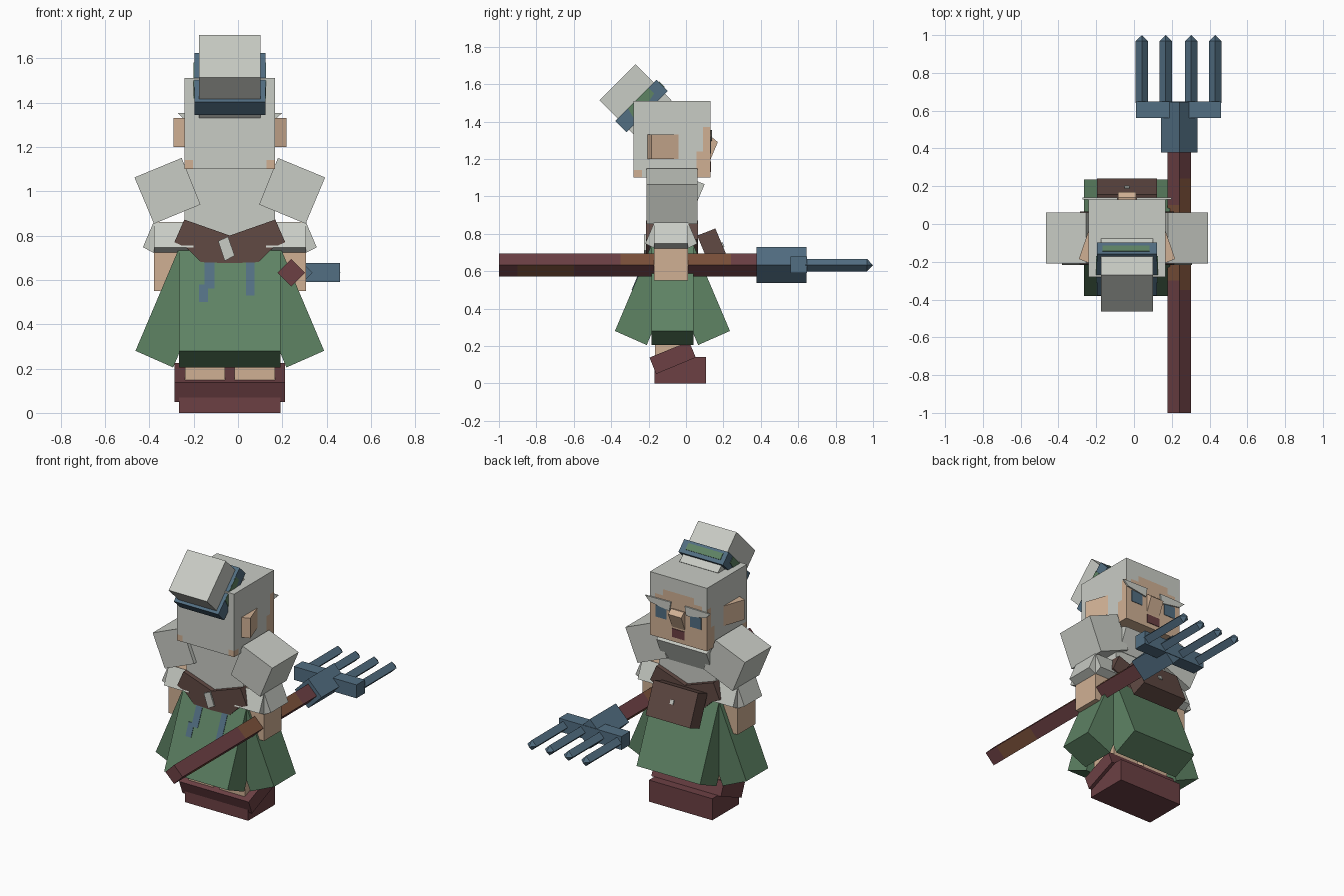
import bpy, bmesh
from mathutils import Vector

if "Cube" in bpy.data.objects:
    bpy.data.objects.remove(bpy.data.objects["Cube"])

C = -0.037   # centre line of the figure
MY = -0.0725  # centre line of the skirt, front to back


def srgb(r, g, b):
    f = lambda v: (v / 255 / 12.92) if v < 11 else ((v / 255 + 0.055) / 1.055) ** 2.4
    return (f(r), f(g), f(b), 1)


MATS = {}
for n, c in dict(grey=(201, 204, 197), skin=(208, 176, 148), green=(94, 131, 100),
                 steel=(82, 110, 130), leather=(97, 74, 68), maroon=(108, 64, 68),
                 rust=(122, 80, 58)).items():
    MATS[n] = bpy.data.materials.new(n)
    MATS[n].diffuse_color = srgb(*c)


def prism(name, axis, pts, a, b, mat, tip=0):
    """Extrude a 2D outline along an axis from a to b, optionally with a pointed end."""
    def co(p, t):
        v = list(p)
        v.insert(axis, t)
        return v
    bm = bmesh.new()
    lo = [bm.verts.new(co(p, a)) for p in pts]
    hi = [bm.verts.new(co(p, b)) for p in pts]
    n = len(pts)
    bm.faces.new(lo)
    for i in range(n):
        bm.faces.new((lo[i], lo[(i + 1) % n], hi[(i + 1) % n], hi[i]))
    if tip:
        mid = [sum(p[k] for p in pts) / n for k in (0, 1)]
        apex = bm.verts.new(co(mid, b + tip))
        for i in range(n):
            bm.faces.new((hi[i], hi[(i + 1) % n], apex))
    else:
        bm.faces.new(hi)
    bmesh.ops.recalc_face_normals(bm, faces=bm.faces)
    me = bpy.data.meshes.new(name)
    bm.to_mesh(me)
    bm.free()
    ob = bpy.data.objects.new(name, me)
    bpy.context.collection.objects.link(ob)
    me.materials.append(MATS[mat])
    return ob


def box(name, x, y, z, mat):
    return prism(name, 2, [(x[0], y[0]), (x[1], y[0]), (x[1], y[1]), (x[0], y[1])], *z, mat)


def paint(ob, cuts, mat, rule):
    """Cut the mesh at (axis, position) planes, recolour faces that satisfy the rule."""
    ob.data.materials.append(MATS[mat])
    bm = bmesh.new()
    bm.from_mesh(ob.data)
    for axis, t in cuts:
        no = Vector((0, 0, 0))
        no[axis] = 1
        bmesh.ops.bisect_plane(bm, geom=bm.verts[:] + bm.edges[:] + bm.faces[:],
                               plane_co=no * t, plane_no=no)
    bm.normal_update()
    for f in bm.faces:
        if rule(f.calc_center_median(), f.normal):
            f.material_index = 1
    bm.to_mesh(ob.data)
    bm.free()


def diamond(x, z, r):
    return [(x - r, z), (x, z - r), (x + r, z), (x, z + r)]


def side(pts, s):
    return [(C + s * u, v) for u, v in pts]


# head: grey hair with a skin face area
head = box("head", (C - .205, C + .205), (-.28, .13), (1.10, 1.51), "grey")


def is_face(c, n):
    u = abs(c.x - C)
    if n.z < -.5:
        return True
    if n.y > .5:
        return c.z < 1.33 or (u < .17 and c.z < 1.38) or (u < .11 and c.z < 1.42)
    if n.z > .5:
        return False
    if abs(n.x) > .5 and ((c.y > .09 and c.z < 1.37) or (c.y > .055 and c.z < 1.24)):
        return True
    return c.z < 1.14 and c.y < -.235 and u > .165


paint(head, [(2, z) for z in (1.14, 1.24, 1.33, 1.37, 1.38, 1.42)] +
      [(1, y) for y in (-.235, .055, .09)] +
      [(0, C + s * u) for s in (-1, 1) for u in (.11, .165, .17)], "skin", is_face)

# face details
box("mouth", (C - .045, C + .045), (.125, .134), (1.13, 1.185), "maroon")
prism("nose", 0, [(.10, 1.31), (.14, 1.315), (.17, 1.29), (.13, 1.195), (.10, 1.20)], C - .047, C + .047, "skin")
for s in (-1, 1):
    prism("eye", 1, side([(.085, 1.23), (.165, 1.23), (.165, 1.305), (.085, 1.305)], s), .125, .133, "steel")
    prism("eyebrow", 1, side([(.05, 1.355), (.235, 1.352), (.20, 1.318), (.06, 1.295)], s), .13, .139, "grey")
    prism("ear", 2, side([(.19, -.03), (.205, -.04), (.255, -.185), (.205, -.205), (.19, -.2)], s), 1.20, 1.33, "skin")

# hair bun and its tie
prism("hair_bun", 0, [(-.27, 1.705), (-.462, 1.513), (-.27, 1.32), (-.078, 1.513)], C - .138, C + .138, "grey")
prism("hair_tie", 0, [(-.158, 1.623), (-.098, 1.563), (-.318, 1.343), (-.378, 1.403)], C - .16, C + .16, "steel")
prism("hair_tie_side_patch", 0, [(-.20, 1.58), (-.17, 1.55), (-.27, 1.40), (-.31, 1.47)], C - .163, C + .163, "green")
prism("hair_tie_top_patch", 0, [(-.143, 1.614), (-.113, 1.584), (-.116, 1.581), (-.146, 1.611)],
      C - .13, C + .12, "green")

# torso, chest and neck
box("torso", (C - .205, C + .205), (-.185, .035), (.72, 1.12), "grey")
prism("chest", 0, [(-.02, 1.11), (.10, 1.065), (.04, .925), (-.08, .97)], C - .18, C + .18, "grey")

# arms: puffed sleeves, flared cuffs, bare forearms
for s in (-1, 1):
    prism("sleeve", 1, side([(.217, 1.15), (.43, 1.062), (.342, .853), (.132, .94)], s), -.21, .062, "grey")
    a, b = sorted((C + s * .163, C + s * .343))
    box("forearm", (a, b), (-.17, .012), (.55, .86), "skin")
    flap = [(.09, .862), (.139, .747), (.09, .722), (.04, .842)]
    for t in (-1, 1):
        prism("cuff_side", 1, side([(.253 + t * u, z) for u, z in flap], s), -.17, .012, "grey")
        prism("cuff_end", 0, [(-.079 + t * u, z) for u, z in flap], a, b, "grey")

# skirt: four thick flaring panels
panel = [(.1125, .74), (.3075, .28), (.1375, .205), (-.0575, .665)]
for s in (-1, 1):
    prism("skirt_panel", 0, [(MY + s * v, z) for v, z in panel], C - .228, C + .228, "green")
    wide = [(u + .118, z) for u, z in panel]
    prism("skirt_side_panel", 1, side(wide, s), -.185, .04, "green")


# blue streaks on the skirt front
def slope_y(z):
    return -.185 - (.74 - z) * .424


for x0, x1, z0, z1 in ((-.15, -.105, .56, .68), (-.175, -.135, .50, .58), (.035, .075, .53, .68)):
    prism("skirt_streak", 0, [(slope_y(z0) - .004, z0), (slope_y(z1) - .004, z1),
                              (slope_y(z1) + .004, z1), (slope_y(z0) + .004, z0)], x0, x1, "steel")

# belt, buckle and pouch
for s in (-1, 1):
    prism("belt", 1, side([(0, .80), (.205, .872), (.25, .77), (.195, .745), (.13, .68), (0, .675)], s),
          -.215, .065, "leather")
prism("buckle", 1, [(-.09, .775), (-.045, .795), (-.015, .71), (-.06, .685)], -.224, -.21, "grey")
prism("pouch", 0, [(.06, .79), (.157, .828), (.24, .63), (.143, .59)], C - .16, C + .16, "leather")
prism("pouch_button", 0, [(.195, .755), (.205, .73), (.198, .727), (.188, .752)], C - .012, C + .012, "grey")

# legs and the heavy boots
for s in (-1, 1):
    a, b = sorted((C + s * .022, C + s * .203))
    box("leg", (a, b), (-.167, .015), (.10, .68), "skin")
box("boot_sole", (C - .228, C + .228), (-.168, .108), (0, .14), "maroon")
prism("boot_cuff", 0, [(-.195, .138), (.017, .224), (.052, .138), (-.16, .05)], C - .25, C + .25, "maroon")

# fork: shaft with rusty patches, socket, crossbar and tines
SX, SZ = .24, .632
shaft = prism("fork_shaft", 1, diamond(SX, SZ, .062), -1, .40, "maroon")


def rusty(c, n):
    if n.x > .3:
        return -.35 < c.y < .24 if n.z > 0 else (-.9 < c.y < -.6)
    if n.x < -.3:
        return (-.3 < c.y < .1) if n.z > 0 else (.1 < c.y < .3 or -.8 < c.y < -.6)
    return False


paint(shaft, [(1, y) for y in (-.9, -.8, -.6, -.35, -.3, .1, .24, .3)], "rust", rusty)
prism("fork_socket", 1, diamond(SX, SZ, .096), .378, .645, "steel")
box("fork_crossbar", (.01, .46), (.56, .648), (.59, .677), "steel")
for x in (.042, .168, .303, .43):
    prism("fork_tine", 1, diamond(x, SZ, .033), .64, .968, "steel", tip=.032)

for m in bpy.data.materials:
    if m.users and not m.is_grease_pencil:
        m.use_nodes = True
        m.node_tree.nodes["Principled BSDF"].inputs["Base Color"].default_value = m.diffuse_color
